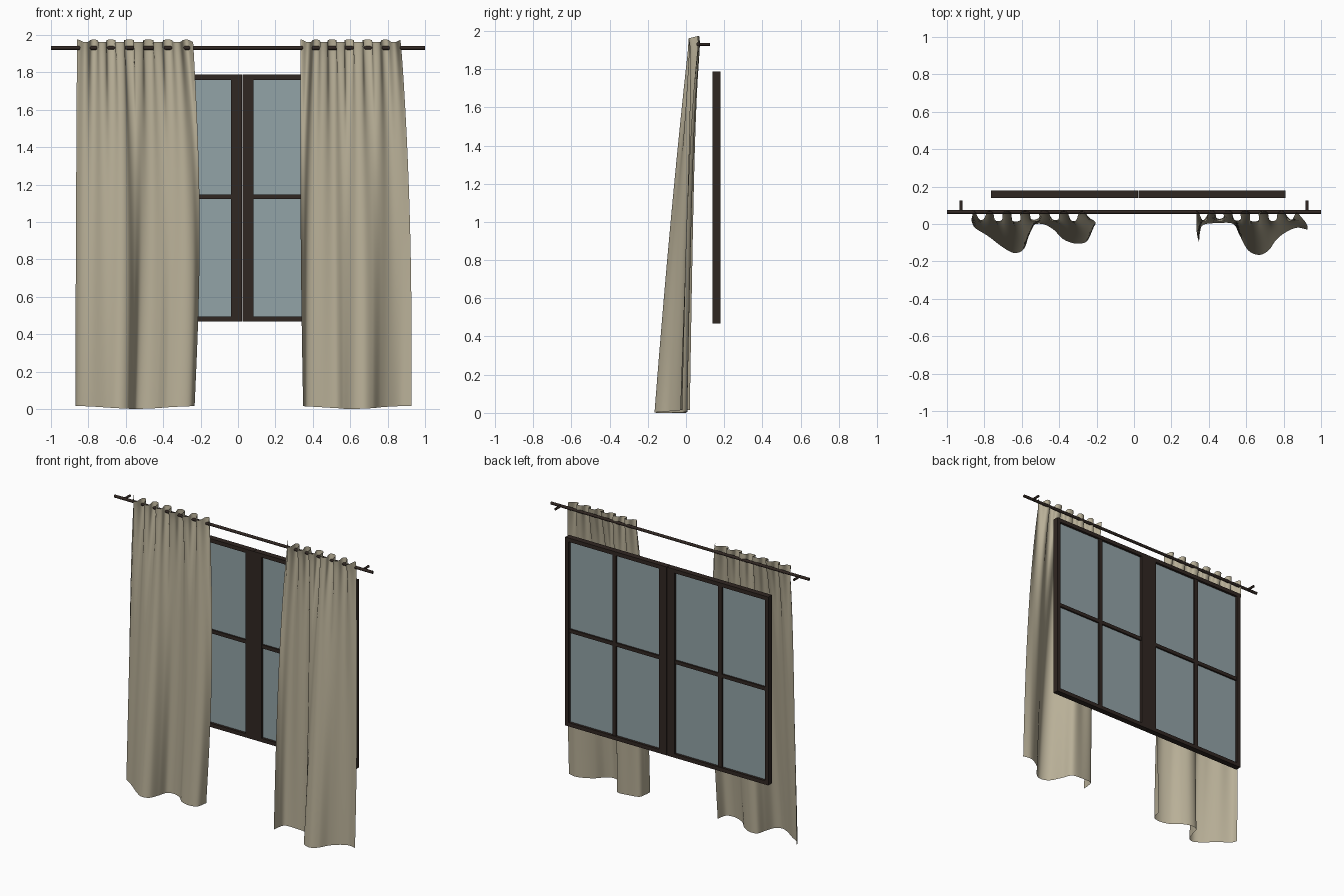
import bpy, bmesh, math
from mathutils import Vector

if "Cube" in bpy.data.objects:
    bpy.data.objects.remove(bpy.data.objects["Cube"])


def material(name, rgb):
    m = bpy.data.materials.new(name)
    m.diffuse_color = (*rgb, 1)
    m.use_nodes = True
    m.node_tree.nodes["Principled BSDF"].inputs["Base Color"].default_value = m.diffuse_color
    return m


WOOD = material("dark_wood", (0.03, 0.02, 0.016))
GLASS = material("glass", (0.29, 0.37, 0.39))
CLOTH = material("linen", (0.48, 0.43, 0.31))


def finish(name, bm, mat):
    me = bpy.data.meshes.new(name)
    bm.to_mesh(me)
    bm.free()
    me.materials.append(mat)
    ob = bpy.data.objects.new(name, me)
    bpy.context.collection.objects.link(ob)
    return ob


def add_box(bm, x0, x1, y0, y1, z0, z1):
    vs = bmesh.ops.create_cube(bm, size=1)["verts"]
    for v in vs:
        v.co = Vector(((x0 + x1) / 2 + v.co.x * (x1 - x0),
                       (y0 + y1) / 2 + v.co.y * (y1 - y0),
                       (z0 + z1) / 2 + v.co.z * (z1 - z0)))


def rod(name, p, q, r):
    p, q = Vector(p), Vector(q)
    bpy.ops.mesh.primitive_cylinder_add(vertices=16, radius=r, depth=(q - p).length, location=(p + q) / 2)
    ob = bpy.context.object
    ob.name = name
    ob.rotation_euler = (q - p).to_track_quat('Z', 'Y').to_euler()
    ob.data.materials.append(WOOD)
    bpy.ops.object.shade_smooth_by_angle()


# Window: two mirrored sashes meeting at the centre line
CX, HALF, Z0, Z1, Y0, Y1 = 0.023, 0.787, 0.467, 1.787, 0.14, 0.18
for side, s in (("left", -1), ("right", 1)):
    def span(a, b):
        return sorted((CX + s * a, CX + s * b))
    bm = bmesh.new()
    add_box(bm, *span(0.001, 0.061), Y0, Y1, Z0, Z1)
    add_box(bm, *span(HALF - 0.027, HALF), Y0, Y1, Z0, Z1)
    for z in (Z0, Z1 - 0.027):
        add_box(bm, *span(0.061, HALF - 0.027), Y0, Y1, z, z + 0.027)
    finish(side + "_sash_frame", bm, WOOD)
    bm = bmesh.new()
    add_box(bm, *span(0.396, 0.424), Y0 + .004, Y1 - .004, Z0 + .02, Z1 - .02)
    add_box(bm, *span(0.05, HALF - 0.02), Y0 + .005, Y1 - .005, 1.122, 1.147)
    finish(side + "_glazing_bars", bm, WOOD)
    bm = bmesh.new()
    add_box(bm, *span(0.05, HALF - 0.02), 0.157, 0.163, Z0 + .02, Z1 - .02)
    finish(side + "_glass", bm, GLASS)

# Curtain rod with wall brackets
rod("curtain_rod", (-1, 0.064, 1.93), (1, 0.064, 1.93), 0.01)
for side, s in (("left", -1), ("right", 1)):
    rod(side + "_bracket", (s * .925, 0.064, 1.93), (s * .925, 0.125, 1.93), 0.008)


def spline(pts, n):
    """Catmull-Rom curve resampled to n+1 points of equal spacing."""
    P = [Vector(p) for p in pts]
    P = [2 * P[0] - P[1]] + P + [2 * P[-1] - P[-2]]
    dense = []
    for a, b, c, d in zip(P, P[1:], P[2:], P[3:]):
        for k in range(20):
            t = k / 20
            dense.append(0.5 * (2 * b + (c - a) * t + (2 * a - 5 * b + 4 * c - d) * t * t
                                + (3 * b - a - 3 * c + d) * t ** 3))
    dense.append(P[-2])
    lens = [0]
    for a, b in zip(dense, dense[1:]):
        lens.append(lens[-1] + (b - a).length)
    out, j = [], 0
    for i in range(n + 1):
        s = lens[-1] * i / n
        while j < len(dense) - 2 and lens[j + 1] < s:
            j += 1
        out.append(dense[j].lerp(dense[j + 1], (s - lens[j]) / (lens[j + 1] - lens[j])))
    return out


# Curtains: tight pleats at the rod blending down to broad folds at the hem
def curtain(name, x0, x1, hem, waves, bulge_l, bulge_r):
    NU, NV = 160, 70
    low = spline(hem, NU)
    bm = bmesh.new()
    rows = []
    for j in range(NV + 1):
        t = j / NV
        b = t ** 0.72
        amp = 0.021 * math.exp(-7 * t) + 0.007 * (1 - t)
        row = []
        for i in range(NU + 1):
            u = i / NU
            ph = 2 * math.pi * waves * u + 0.7 * math.sin(5 * u)
            x = (x0 + (x1 - x0) * u) * (1 - b) + low[i].x * b
            x += math.sin(math.pi * t) * (bulge_l * (1 - u) + bulge_r * u)
            x += 0.012 * math.sin(2 * ph) * math.exp(-8 * t) * math.sin(math.pi * u)
            y = 0.053 * (1 - b) + low[i].y * b + amp * math.cos(ph)
            y -= 0.012 * math.exp(-60 * t)
            top = 1.968 + 0.007 * math.cos(ph)
            bottom = 0.008 + 0.008 * math.cos(2 * math.pi * u)
            row.append(bm.verts.new((x, y, top + (bottom - top) * t)))
        rows.append(row)
    for r, q in zip(rows, rows[1:]):
        for i in range(NU):
            bm.faces.new((r[i], q[i], q[i + 1], r[i + 1]))
    for f in bm.faces:
        f.smooth = True
    finish(name, bm, CLOTH)


curtain("left_curtain", -0.86, -0.24,
        [(-.87, .02), (-.85, -.02), (-.78, -.065), (-.70, -.125), (-.64, -.155), (-.59, -.135),
         (-.565, -.07), (-.545, -.01), (-.49, .0), (-.43, -.03), (-.38, -.08), (-.31, -.105),
         (-.25, -.09), (-.232, -.02)], 6.5, 0.0, 0.03)
curtain("right_curtain", 0.335, 0.868,
        [(.348, -.10), (.352, -.05), (.37, -.005), (.45, .005), (.53, .0), (.565, -.06), (.61, -.14),
         (.67, -.165), (.72, -.14), (.76, -.085), (.81, -.045), (.87, -.02), (.928, -.03)], 6, -0.008, 0.015)
